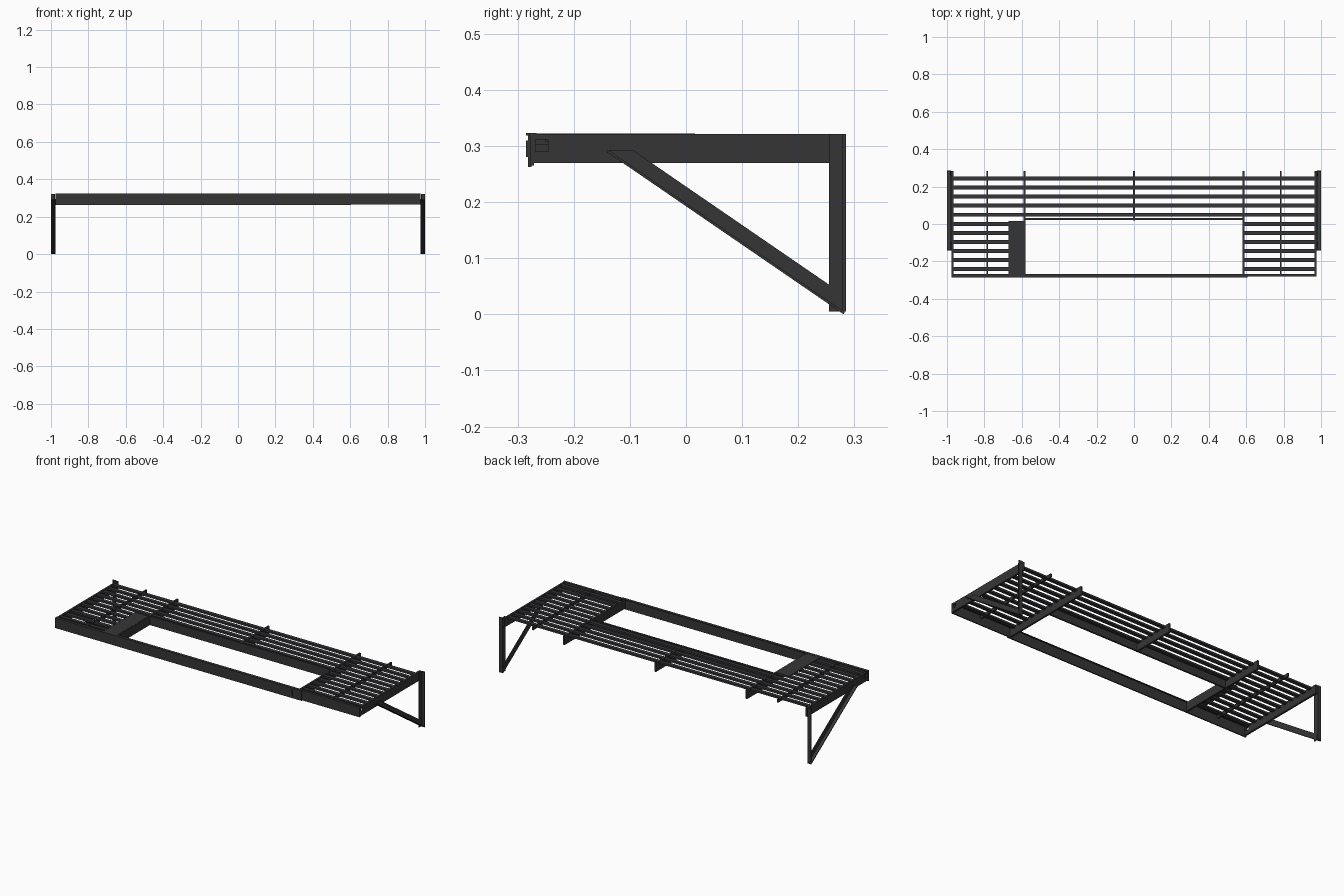
import bpy, bmesh
from mathutils import Vector

cube = bpy.data.objects.get("Cube")
if cube:
    bpy.data.objects.remove(cube, do_unlink=True)


def material(name, rgb):
    m = bpy.data.materials.new(name)
    m.use_nodes = True
    m.diffuse_color = (*rgb, 1)
    m.node_tree.nodes["Principled BSDF"].inputs["Base Color"].default_value = (*rgb, 1)
    return m


IRON = material("dark_iron", (0.036, 0.036, 0.036))
SLAT = material("slat_iron", (0.036, 0.033, 0.038))


def prism(name, outline, x0, x1, mat=IRON, mirror=False):
    """Extrude a (y, z) outline along x; optionally mirror to the other side."""
    bm = bmesh.new()
    face = bm.faces.new([bm.verts.new((x0, y, z)) for y, z in outline])
    ext = bmesh.ops.extrude_face_region(bm, geom=[face])
    verts = [v for v in ext["geom"] if isinstance(v, bmesh.types.BMVert)]
    bmesh.ops.translate(bm, verts=verts, vec=Vector((x1 - x0, 0, 0)))
    bmesh.ops.recalc_face_normals(bm, faces=bm.faces)
    mesh = bpy.data.meshes.new(name)
    bm.to_mesh(mesh)
    bm.free()
    mesh.materials.append(mat)
    obj = bpy.data.objects.new(name, mesh)
    bpy.context.collection.objects.link(obj)
    if mirror:
        obj.modifiers.new("Mirror", "MIRROR")
    return obj


def box(name, x, y, z, mat=IRON, mirror=False):
    outline = [(y[0], z[0]), (y[1], z[0]), (y[1], z[1]), (y[0], z[1])]
    return prism(name, outline, x[0], x[1], mat, mirror)


LOW, TOP, BACK, FRONT = 0.27, 0.321, 0.283, -0.275
SIDE = 0.585  # edge of the ladder opening

# End beams, each with a square hole near the front
end_beam = box("end_beam", (0.964, 0.975), (FRONT, BACK), (LOW, TOP))
cutter = box("hole_cutter", (0.94, 0.99), (-0.268, -0.246), (0.29, 0.312))
cutter.hide_render = True
cutter.hide_viewport = True
cutter.display_type = "WIRE"
cut = end_beam.modifiers.new("Hole", "BOOLEAN")
cut.object = cutter
cut.operation = "DIFFERENCE"
cut.solver = "EXACT"
end_beam.modifiers.new("Mirror", "MIRROR")

# Joists running front to back
box("side_joist", (SIDE - 0.005, SIDE + 0.005), (FRONT, BACK), (LOW, TOP), mirror=True)
box("middle_joist", (-0.005, 0.005), (0.02, BACK), (LOW, TOP))
box("grate_rod", (0.781, 0.789), (FRONT, BACK), (0.302, TOP), mirror=True)

# Rail along the back of the opening
box("inner_rail", (-SIDE, SIDE), (0.021, 0.031), (LOW, TOP))

# Front rail in two lengths, each with a thin top flange
box("front_rail_long", (-0.975, 0.605), (-0.282, -0.275), (0.263, TOP))
box("front_rail_long_flange", (-0.975, 0.605), (-0.285, -0.268), (0.319, 0.323))
box("front_rail_short", (0.605, 0.975), (-0.278, -0.271), (0.265, TOP))
box("front_rail_short_flange", (0.605, 0.975), (-0.28, -0.266), (0.319, 0.323))
for i, x in enumerate((0.54, 0.60)):
    box(f"rail_latch_{i}", (x - 0.006, x + 0.006), (-0.285, -0.28), (0.28, 0.31))

# Floor slats: full width at the back, split around the opening at the front
for i in range(11):
    y = 0.243 - i * 0.0484
    span_y, span_z = (y - 0.0105, y + 0.0105), (0.308, 0.319)
    if i < 5:
        box(f"back_slat_{i}", (-0.966, 0.966), span_y, span_z, SLAT)
    else:
        box(f"side_slat_{i}", (SIDE, 0.966), span_y, span_z, SLAT, mirror=True)

# Flat tread plate beside the opening
box("tread_plate", (-0.672, -SIDE), (-0.272, 0.016), (0.317, 0.322))

# Wall brackets: angle-iron post and diagonal brace
box("bracket_post_web", (0.978, 0.983), (0.255, BACK), (0.005, TOP), mirror=True)
box("bracket_post_flange", (0.978, 1.0), (0.279, 0.285), (0.005, TOP), mirror=True)
prism("bracket_brace_web", [(-0.14, 0.292), (0.281, 0.003), (0.281, 0.035), (-0.095, 0.293)],
      0.976, 0.982, mirror=True)
prism("bracket_brace_flange", [(-0.142, 0.29), (0.281, 0.0), (0.283, 0.004), (-0.14, 0.294)],
      0.976, 1.0, mirror=True)
